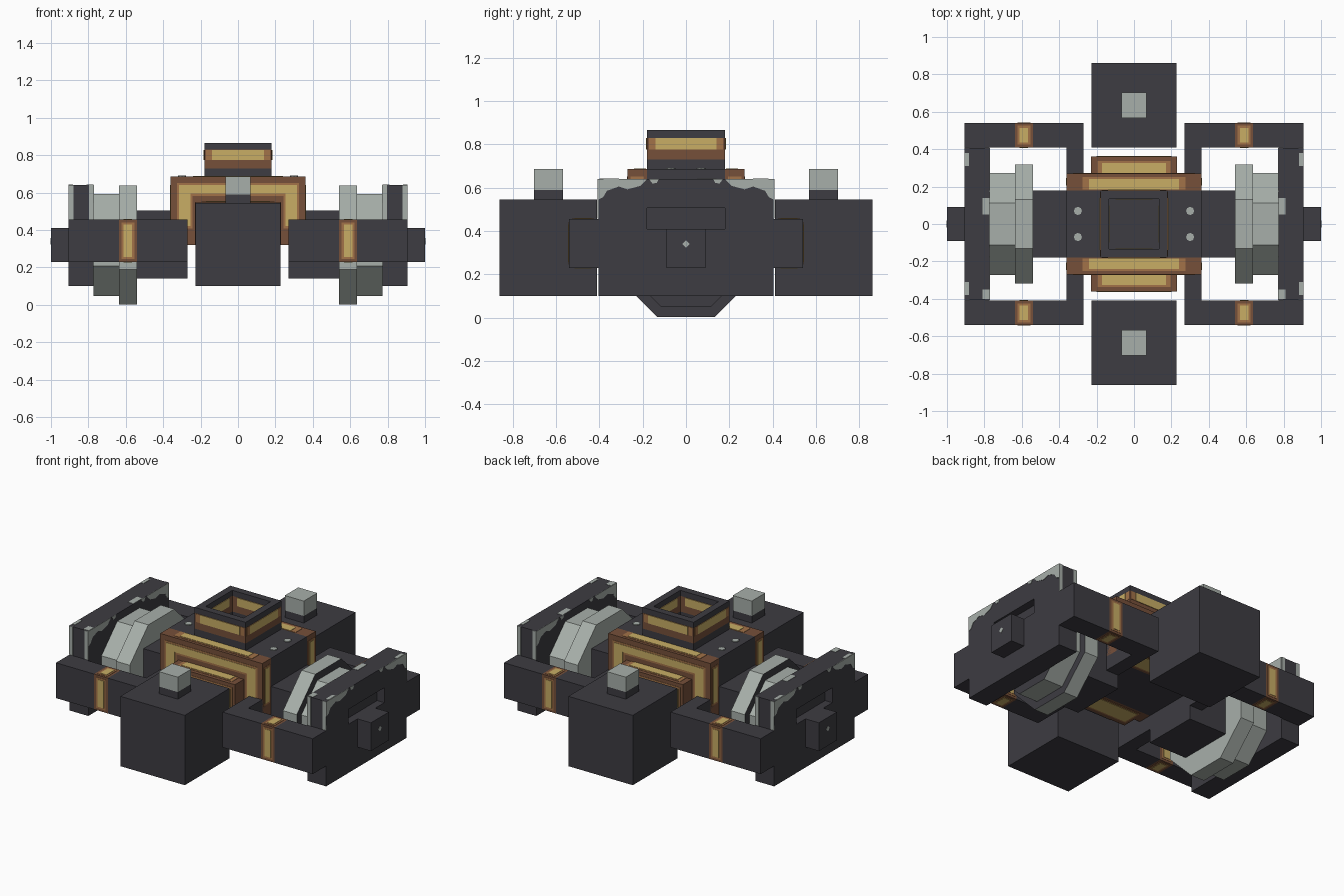
import bpy, bmesh, math

cube = bpy.data.objects.get("Cube")
if cube:
    bpy.data.objects.remove(cube)


def make_material(name, rgb):
    m = bpy.data.materials.new(name)
    m.use_nodes = True
    color = (*rgb, 1)
    m.diffuse_color = color
    bsdf = next(n for n in m.node_tree.nodes if n.type == 'BSDF_PRINCIPLED')
    bsdf.inputs["Base Color"].default_value = color
    bsdf.inputs["Roughness"].default_value = 0.9
    return m


DARK = make_material("dark_iron", (0.047, 0.045, 0.054))
GREY = make_material("pale_steel", (0.39, 0.43, 0.40))
BROWN = make_material("brown_bronze", (0.18, 0.08, 0.042))
MID = make_material("warm_bronze", (0.36, 0.17, 0.065))
GOLD = make_material("brass", (0.58, 0.42, 0.13))
SIGNS = (-1, 1)


def finish(name, bm, *mats):
    bmesh.ops.recalc_face_normals(bm, faces=bm.faces)
    me = bpy.data.meshes.new(name)
    bm.to_mesh(me)
    bm.free()
    for m in mats:
        me.materials.append(m)
    ob = bpy.data.objects.new(name, me)
    bpy.context.collection.objects.link(ob)
    return ob


def box(name, x, y, z, mat):
    """Box between pairs of limits, given in any order."""
    bm = bmesh.new()
    bmesh.ops.create_cube(bm, size=1)
    for v in bm.verts:
        for i, lim in enumerate((x, y, z)):
            v.co[i] = lim[0] if v.co[i] < 0 else lim[1]
    return finish(name, bm, mat)


def side(s, a, b):
    return tuple(sorted((s * a, s * b)))


def prism(name, points, x, mat):
    """Extrude a y-z outline between two x limits."""
    bm = bmesh.new()
    face = bm.faces.new([bm.verts.new((x[0], p, q)) for p, q in points])
    new = bmesh.ops.extrude_face_region(bm, geom=[face])["geom"]
    for v in new:
        if isinstance(v, bmesh.types.BMVert):
            v.co.x = x[1]
    return finish(name, bm, mat)


def worn_patches(name, x, y, z, axes, inset):
    """Warm and brass plates on both faces of a block along each axis."""
    for mat, depth, lift in ((MID, inset * 0.55, 0.002), (GOLD, inset, 0.004)):
        for axis in axes:
            lims = [(a + depth, b - depth) for a, b in (x, y, z)]
            a, b = (x, y, z)[axis]
            lims[axis] = (a - lift, b + lift)
            box(name, *lims, mat)


# Central hull, its side blocks and rivets
box("hull", (-.36, .36), (-.18, .18), (.32, .685), DARK)
for s in SIGNS:
    box("hull_side_block", side(s, .27, .54), (-.18, .18), (.14, .505), DARK)
    for t in SIGNS:
        bm = bmesh.new()
        bmesh.ops.create_cone(bm, cap_ends=True, segments=8, radius1=.022,
                              radius2=.022, depth=.008)
        bmesh.ops.translate(bm, verts=bm.verts, vec=(s * .3, t * .07, .686))
        finish("rivet", bm, GREY)

# Stepped bronze arches at both ends of the hull
for t in SIGNS:
    box("outer_arch", (-.36, .36), side(t, .18, .27), (.32, .685), BROWN)
    box("inner_arch", (-.23, .23), side(t, .27, .36), (.32, .55), BROWN)
    box("inner_arch_panel", (-.13, .13), side(t, .355, .364), (.32, .44), DARK)
    for mat, w, lift in ((MID, .012, .002), (GOLD, 0, .004)):
        front = side(t, .265, .27 + lift)
        box("outer_arch_trim", (-.315 - w, .315 + w), front, (.595 - w, .64 + w), mat)
        box("outer_arch_top_trim", (-.24 - 3 * w, .24 + 3 * w),
            side(t, .185, .24 + w), (.68, .685 + lift), mat)
        box("inner_arch_top_trim", (-.17 - 2 * w, .17 + 2 * w),
            side(t, .27, .325 + w), (.545, .55 + lift), mat)
        near = side(t, .355, .36 + lift)
        box("inner_arch_trim", (-.2 - w, .2 + w), near, (.475 - w, .515 + w), mat)
        box("arch_bottom_trim", (-.2 - w, .2 + w), side(t, .21 - w, .32 + w),
            (.32 - lift, .325), mat)
        for s in SIGNS:
            box("outer_arch_post_trim", side(s, .255 - w, .315 + w), front,
                (.42 - w, .62), mat)
            box("outer_arch_side_trim", side(s, .355, .36 + lift),
                side(t, .205 - w, .245 + w), (.42 - w, .64 + w), mat)
            box("inner_arch_post_trim", side(s, .155 - w, .2 + w), near, (.34, .5), mat)


# Open square tower with a bronze band
def square_ring(name, lo, hi, mat):
    for s in SIGNS:
        box(name, side(s, .135, .18), (-.18, .18), (lo, hi), mat)
        box(name, (-.135, .135), side(s, .135, .18), (lo, hi), mat)


square_ring("tower_base", .685, .73, DARK)
square_ring("tower_band", .73, .83, BROWN)
square_ring("tower_rim", .83, .865, DARK)
for s in SIGNS:
    for mat, w, lift in ((MID, .17, .002), (GOLD, .14, .004)):
        span, height = (-w, w), (.775, .828)
        box("tower_band_trim", side(s, .17, .18 + lift), span, height, mat)
        box("tower_band_trim", span, side(s, .17, .18 + lift), height, mat)
    box("tower_inner_trim", side(s, .131, .137), (-.1, .1), (.775, .828), GOLD)
    box("tower_inner_trim", (-.1, .1), side(s, .131, .137), (.775, .828), GOLD)

# End boxes with lamps
for t in SIGNS:
    box("end_box", (-.227, .227), side(t, .41, .86), (.1, .545), DARK)
    box("lamp_base", (-.067, .067), side(t, .567, .702), (.545, .59), DARK)
    box("lamp", (-.067, .067), side(t, .567, .702), (.59, .685), GREY)


# Eight-sided wheels: pale treads and dark outer sides
def wheel(name, s, inner, outer, apothem):
    bm = bmesh.new()
    r = apothem / math.cos(math.pi / 8)
    ring = []
    for k in range(8):
        a = math.pi / 8 + k * math.pi / 4
        ring.append(bm.verts.new((s * inner, r * math.cos(a), .32 + r * math.sin(a))))
    face = bm.faces.new(ring)
    new = bmesh.ops.extrude_face_region(bm, geom=[face])["geom"]
    for v in new:
        if isinstance(v, bmesh.types.BMVert):
            v.co.x = s * outer
    bm.normal_update()
    for f in bm.faces:
        if all(abs(v.co.x - s * outer) < 1e-4 for v in f.verts):
            f.material_index = 1
    finish(name, bm, GREY, DARK)


for s in SIGNS:
    wheel("wheel_large", s, .54, .637, .318)
    wheel("wheel_small", s, .637, .772, .272)

# Frame arms with bronze bands, and connectors to the hull
for s in SIGNS:
    for t in SIGNS:
        y, z = side(t, .41, .54), (.23, .455)
        box("arm_inner", side(s, .27, .54), y, z, DARK)
        box("arm_outer", side(s, .637, .905), y, z, DARK)
        band = side(s, .54, .637)
        box("arm_band", band, y, z, BROWN)
        worn_patches("arm_band_trim", band, y, z, (1, 2), .026)
        box("arm_connector", side(s, .27, .36), side(t, .18, .41), z, DARK)

# Side panels with a recessed slot, axle stub and worn steel edges
half = [(.405, .1), (.405, .23), (.41, .23), (.41, .455), (.405, .455), (.405, .64)]
outline = half + [(-y, z) for y, z in reversed(half)]
chip = [(.405, .64), (.405, .545), (.383, .555), (.365, .585), (.31, .605),
        (.27, .592), (.21, .608), (.18, .64)]
small_chip = [(.17, .64), (.155, .618), (.135, .622), (.125, .64)]
for s in SIGNS:
    panel = prism("side_panel", outline, (s * .772, s * .905), DARK)
    cutter = box("slot_cutter", side(s, .855, .95), (-.18, .18), (.41, .505), DARK)
    cutter.hide_render = True
    cutter.hide_viewport = True
    cutter.display_type = 'WIRE'
    mod = panel.modifiers.new("slot", 'BOOLEAN')
    mod.object = cutter
    mod.operation = 'DIFFERENCE'
    mod.solver = 'EXACT'
    box("axle_stub", side(s, .855, 1.0), (-.09, .09), (.23, .41), DARK)
    prism("axle_pin", [(.018, .34), (0, .358), (-.018, .34), (0, .322)],
          (s * .995, s * 1.0015), GREY)
    for t in SIGNS:
        for pts in (chip, small_chip):
            flipped = [(t * y, z) for y, z in pts]
            prism("worn_edge", flipped, (s * .903, s * .907), GREY)
            prism("worn_edge", flipped, (s * .770, s * .774), GREY)
        for lo, hi in ((.772, .797), (.88, .905)):
            box("worn_end", side(s, lo, hi), side(t, .403, .408), (.457, .64), GREY)
        box("worn_top", side(s, .883, .905), side(t, .31, .38), (.638, .642), GREY)
    box("worn_top", side(s, .772, .81), (.05, .14), (.638, .642), GREY)
    box("worn_top", side(s, .772, .81), (-.4, -.35), (.638, .642), GREY)
